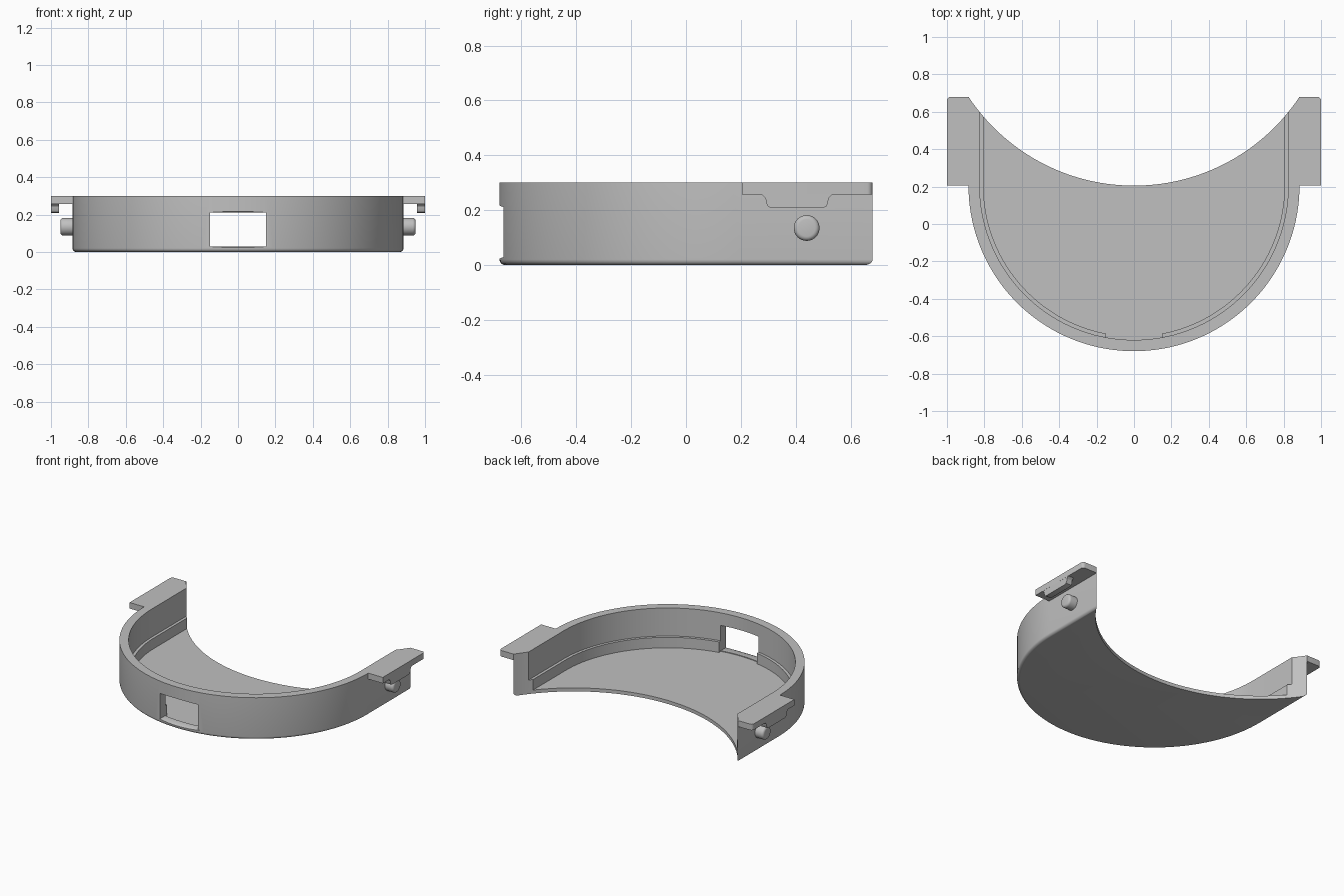
import bpy, bmesh, math
from mathutils import Vector

cube = bpy.data.objects.get("Cube")
if cube:
    bpy.data.objects.remove(cube, do_unlink=True)

grey = bpy.data.materials.new("plain grey")
grey.use_nodes = True
grey.diffuse_color = (0.53, 0.53, 0.53, 1)
grey.node_tree.nodes["Principled BSDF"].inputs["Base Color"].default_value = grey.diffuse_color

CY = 0.205          # centre of the round front
R_OUT, R_IN, R_LEDGE = 0.885, 0.825, 0.805
FLOOR, TOP = 0.025, 0.3


def prism(name, points, lo, hi, axis="z", round_bottom=0):
    """Extrude a 2D outline along z (points are x, y) or x (points are y, z)."""
    bm = bmesh.new()
    place = (lambda p: (p[0], p[1], lo)) if axis == "z" else (lambda p: (lo, p[0], p[1]))
    face = bm.faces.new([bm.verts.new(place(p)) for p in points])
    out = bmesh.ops.extrude_face_region(bm, geom=[face])
    move = Vector((0, 0, hi - lo)) if axis == "z" else Vector((hi - lo, 0, 0))
    bmesh.ops.translate(bm, vec=move, verts=[g for g in out["geom"] if isinstance(g, bmesh.types.BMVert)])
    if round_bottom:
        edges = [e for e in bm.edges if all(abs(v.co.z - lo) < 1e-5 for v in e.verts)]
        bmesh.ops.bevel(bm, geom=edges, offset=round_bottom, segments=5, profile=0.5, affect="EDGES")
    bmesh.ops.recalc_face_normals(bm, faces=bm.faces)
    mesh = bpy.data.meshes.new(name)
    bm.to_mesh(mesh)
    bm.free()
    mesh.materials.append(grey)
    obj = bpy.data.objects.new(name, mesh)
    bpy.context.collection.objects.link(obj)
    return obj


def activate(obj):
    bpy.ops.object.select_all(action="DESELECT")
    obj.select_set(True)
    bpy.context.view_layer.objects.active = obj


def combine(obj, other, operation="DIFFERENCE", keep=False):
    activate(obj)
    mod = obj.modifiers.new("combine", "BOOLEAN")
    mod.operation, mod.object, mod.solver = operation, other, "EXACT"
    bpy.ops.object.modifier_apply(modifier=mod.name)
    if not keep:
        bpy.data.objects.remove(other, do_unlink=True)


def arc(cx, cy, r, a, b, n):
    return [(cx + r * math.cos(math.radians(a + (b - a) * i / n)),
             cy + r * math.sin(math.radians(a + (b - a) * i / n))) for i in range(n + 1)]


def horseshoe(r, end):
    return [(-r, end)] + arc(0, CY, r, 180, 360, 72) + [(r, end)]


# Tray body with hollow interior
body = prism("tray_body", horseshoe(R_OUT, 0.9), 0, TOP, round_bottom=0.02)
combine(body, prism("cavity", horseshoe(R_IN, 1.0), FLOOR, 0.5))

# Inner ledge around the floor
ledge = prism("inner_ledge", horseshoe(R_IN + 0.01, 0.9) + horseshoe(R_LEDGE, 0.9)[::-1], FLOOR - 0.005, 0.1)

# Side flanges with a down-turned lip
for side in (-1, 1):
    outline = [(0.84, CY), (1, CY)] + arc(0.98, 0.66, 0.02, 0, 90, 5) + [(0.84, 0.68)]
    flange = prism("flange", [(side * x, y) for x, y in outline], 0.257, TOP)
    combine(body, flange, "UNION")

# Concave back edge
back = prism("back_cutter", arc(0, 1.267, 1.062, 0, 357.5, 143), -0.5, 1)
combine(body, back, keep=True)
combine(ledge, back)

# Front window with flared top and bottom edges
window = [(-1, 0.03), (-0.3, 0.03), (-0.3, 0.21), (-1, 0.21)]
combine(body, prism("window_cutter", window, -0.15, 0.15, "x"))
combine(ledge, prism("window_cutter", window[:2] + [(-0.3, 0.4), (-1, 0.4)], -0.15, 0.15, "x"))
# the ledge is removed right down to the floor behind the window
combine(ledge, prism("ledge_gap", [(-1, 0), (-0.3, 0), (-0.3, 0.2), (-1, 0.2)], -0.15, 0.15, "x"))
flare = [(-0.7, 0.015), (-0.664, 0.03), (-0.664, 0.21), (-0.7, 0.225)]
combine(body, prism("flare_cutter", flare, -0.16, 0.16, "x"))

parts = [body, ledge]
for side, label in ((1, "left"), (-1, "right")):
    # Lip under the flange
    half = [(0.135, 0.26), (0.125, 0.254), (0.115, 0.243), (0.112, 0.225), (0.106, 0.213), (0.095, 0.208)]
    lip = [(0.405 - d, z) for d, z in half] + [(0.405 + d, z) for d, z in half[::-1]]
    parts.append(prism(label + "_lip", lip, side * 0.956, side * 0.9995, "x"))

    # Round pivot pin with softened end
    bm = bmesh.new()
    bmesh.ops.create_cone(bm, cap_ends=True, segments=32, radius1=0.047, radius2=0.047, depth=0.09)
    rim = [e for e in bm.edges if all(v.co.z > 0 for v in e.verts)]
    bmesh.ops.bevel(bm, geom=rim, offset=0.016, segments=4, profile=0.5, affect="EDGES")
    mesh = bpy.data.meshes.new(label + "_pin")
    bm.to_mesh(mesh)
    bm.free()
    mesh.materials.append(grey)
    pin = bpy.data.objects.new(label + "_pin", mesh)
    pin.rotation_euler.y = side * math.pi / 2
    pin.location = (side * 0.905, 0.44, 0.135)
    bpy.context.collection.objects.link(pin)
    parts.append(pin)

for part in parts:
    activate(part)
    bpy.ops.object.shade_smooth_by_angle(angle=math.radians(30))
